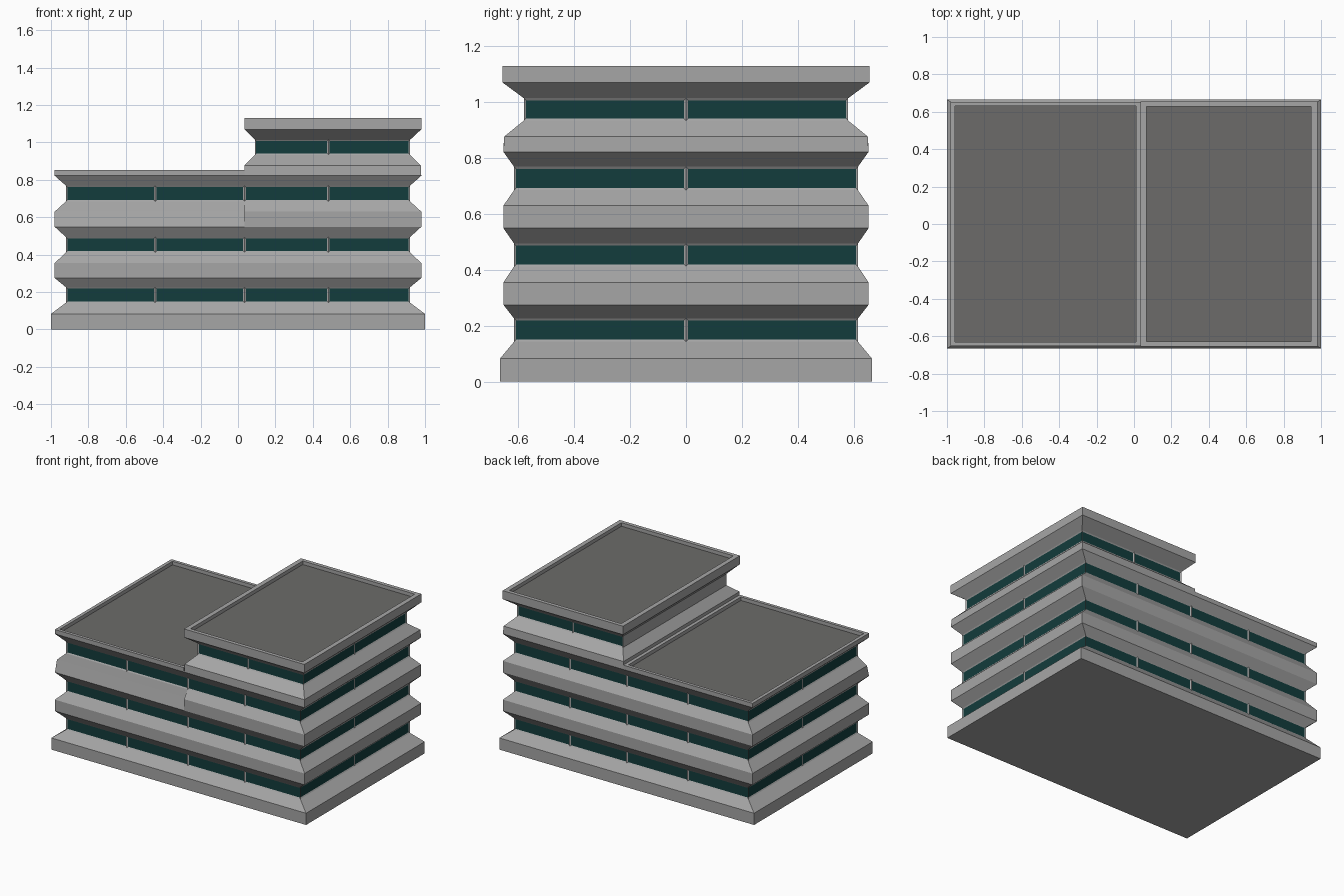
import bpy, bmesh

cube = bpy.data.objects.get("Cube")
if cube:
    bpy.data.objects.remove(cube, do_unlink=True)


def material(name, color):
    m = bpy.data.materials.new(name)
    m.use_nodes = True
    m.diffuse_color = (*color, 1)
    m.node_tree.nodes["Principled BSDF"].inputs["Base Color"].default_value = (*color, 1)
    return m


MATS = [material("concrete grey", (0.38, 0.38, 0.38)),
        material("dark teal glass", (0.006, 0.045, 0.045)),
        material("dark roof grey", (0.15, 0.148, 0.143))]
WALL, GLASS, ROOF = range(3)
SPLIT = 0.035  # where the low wing meets the tall wing


def corners(ring):
    z, x0, x1, y0, y1 = ring
    return [(x0, y0, z), (x1, y0, z), (x1, y1, z), (x0, y1, z)]


def lerp(a, b, t):
    return tuple(p + (q - p) * t for p, q in zip(a, b))


def build_wing(name, rings, bay_x, rim, skip=(), plain=()):
    """Loft rectangular rings; bands with matching rings get inset windows."""
    bm = bmesh.new()
    panes = []

    def face(points, mat=WALL):
        f = bm.faces.new([bm.verts.new(p) for p in points])
        f.material_index = mat
        return f

    # foundation underside
    face(corners(rings[0])[::-1])
    for lo, hi in zip(rings, rings[1:]):
        a, b = corners(lo), corners(hi)
        band = lo[1:] == hi[1:] and lo in WINDOW_RINGS
        for s in range(4):  # front, +x, back, -x
            if s in skip:
                continue
            n = (s + 1) % 4
            cuts = [0, 1]
            if band and s not in plain:
                if s % 2:
                    cuts = [0, 0.5, 1]
                else:
                    t = (bay_x - a[s][0]) / (a[n][0] - a[s][0])
                    cuts = [0, t, 1]
            for t0, t1 in zip(cuts, cuts[1:]):
                f = face([lerp(a[s], a[n], t0), lerp(a[s], a[n], t1),
                          lerp(b[s], b[n], t1), lerp(b[s], b[n], t0)])
                if len(cuts) > 2:
                    panes.append(f)

    # parapet rim, its inner wall and the sunken roof
    z, x0, x1, y0, y1 = rings[-1]
    dx, dy = rim
    inner = (z, x0 + dx, x1 - dx, y0 + dy, y1 - dy)
    floor = (z - 0.025, *inner[1:])
    for lo, hi in ((rings[-1], inner), (inner, floor)):
        a, b = corners(lo), corners(hi)
        for s in range(4):
            n = (s + 1) % 4
            face([a[s], a[n], b[n], b[s]])
    face(corners(floor), ROOF)

    # windows set slightly into the wall bands
    bm.normal_update()
    bmesh.ops.inset_individual(bm, faces=panes, thickness=0.0105, depth=-0.005)
    for f in panes:
        f.material_index = GLASS
    bmesh.ops.remove_doubles(bm, verts=bm.verts, dist=0.0001)

    mesh = bpy.data.meshes.new(name)
    bm.to_mesh(mesh)
    bm.free()
    for m in MATS:
        mesh.materials.append(m)
    obj = bpy.data.objects.new(name, mesh)
    bpy.context.collection.objects.link(obj)


# (height, half width, half depth) of the shared storeys
BASE, OUT, IN = (1.0, 0.665), (0.98, 0.653), (0.92, 0.615)
STOREYS = [(0, BASE), (0.083, BASE),
           (0.143, IN), (0.226, IN), (0.275, OUT), (0.355, OUT),
           (0.412, IN), (0.494, IN), (0.549, OUT), (0.63, OUT),
           (0.685, IN), (0.769, IN), (0.822, OUT)]

low = [(z, -w, SPLIT, -d, d) for z, (w, d) in STOREYS]
tall = [(z, SPLIT, w, -d, d) for z, (w, d) in STOREYS]

# the low wing's top front spandrel is one continuous slope
low = [(z, x0, x1, -0.63, y1) if z == 0.63 else (z, x0, x1, y0, y1)
       for z, x0, x1, y0, y1 in low]
low.append((0.853, -0.98, SPLIT, -0.653, 0.653))

# extra storey of the tall wing, set back on all sides
top_wall = (0.09, 0.92, -0.58, 0.58)
top_slab = (SPLIT, 0.98, -0.656, 0.656)
tall += [(0.877, SPLIT, 0.977, -0.65, 0.65),
         (0.934, *top_wall), (1.014, *top_wall),
         (1.07, *top_slab), (1.13, *top_slab)]

WINDOW_RINGS = [r for r in low + tall if r[0] in (0.143, 0.412, 0.685, 0.934)]

build_wing("low_wing", low, -0.443, (0.024, 0.022), skip=(1,))
# the party wall facing the low roof has no windows
build_wing("tall_wing", tall, 0.483, (0.033, 0.027), plain=(3,))
